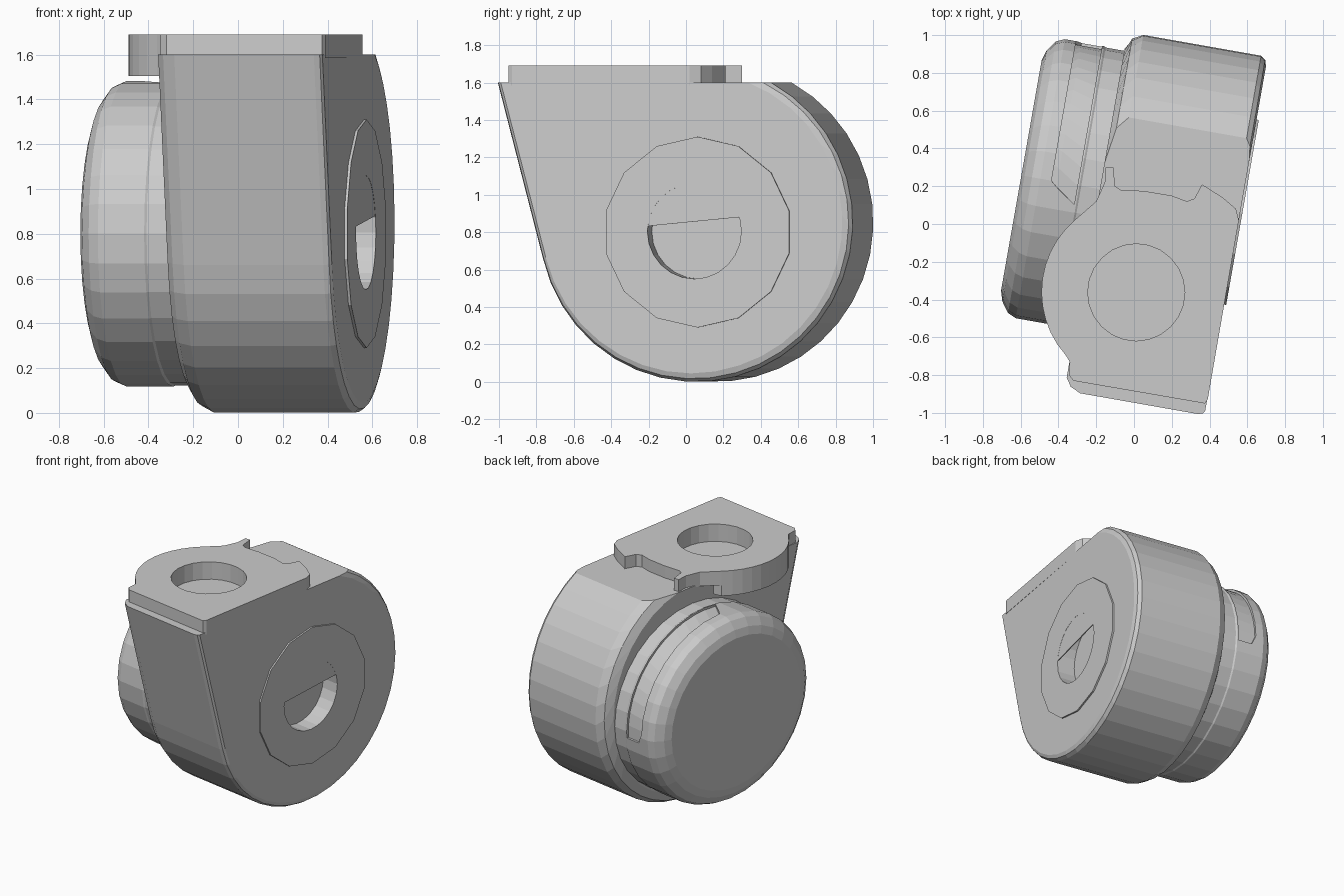
import bpy, bmesh, math

if "Cube" in bpy.data.objects:
    bpy.data.objects.remove(bpy.data.objects["Cube"])

TILT = math.radians(10)          # the whole caster is turned about z
C, S = math.cos(TILT), math.sin(TILT)


def place(u, pts):
    """Put a (v, z) cross-section at axle position u, turned into world space."""
    return [(u * C + v * S, v * C - u * S, z) for v, z in pts]


def loft(name, rings):
    """Skin a stack of equal-length closed rings and cap both ends."""
    bm = bmesh.new()
    loops = [[bm.verts.new(p) for p in ring] for ring in rings]
    n = len(loops[0])
    for a, b in zip(loops, loops[1:]):
        for i in range(n):
            j = (i + 1) % n
            bm.faces.new((a[i], a[j], b[j], b[i]))
    bm.faces.new(loops[0][::-1])
    bm.faces.new(loops[-1])
    bmesh.ops.recalc_face_normals(bm, faces=bm.faces)
    mesh = bpy.data.meshes.new(name)
    bm.to_mesh(mesh)
    bm.free()
    ob = bpy.data.objects.new(name, mesh)
    bpy.context.collection.objects.link(ob)
    return ob


def arc(cv, cz, rv, rz, start, end, n, closed=False):
    k = n if closed else n - 1
    angles = [math.radians(start + (end - start) * i / k) for i in range(n)]
    return [(cv + rv * math.cos(a), cz + rz * math.sin(a)) for a in angles]


def upright(pts, z0, z1):
    """Rings for a vertical prism."""
    return [[(x, y, z) for x, y in pts] for z in (z0, z1)]


def cut(cutter, *targets):
    """Subtract the cutter from each target, then remove it."""
    cutter.hide_render = True
    for ob in targets:
        mod = ob.modifiers.new("cut", "BOOLEAN")
        mod.operation, mod.solver, mod.object = "DIFFERENCE", "EXACT", cutter
        bpy.context.view_layer.objects.active = ob
        bpy.ops.object.modifier_apply(modifier=mod.name)
    bpy.data.objects.remove(cutter)


# Teardrop housing: arc, tangent front slope and flat top
def teardrop(inset, front_inset):
    cv, cz, top, n = 0.143, 0.852, 1.60, 26
    start = math.degrees(math.asin((top - cz) / (0.852 - inset)))
    pts = []
    for i in range(n):
        f = i / (n - 1)
        w = min(1, max(0, (f - 0.6) / 0.4))     # rim rounding fades to the front
        r = 0.852 - inset * (1 - w) - front_inset * w
        a = math.radians(start + (-167 - start) * f)
        pts.append((cv + r * math.cos(a), cz + r * math.sin(a)))
    return pts + [(-0.932 + front_inset, top)]


housing = loft("housing", [place(u, teardrop(i, j)) for u, i, j in (
    (-0.21, 0.09, 0.07), (-0.18, 0.03, 0.025), (-0.125, 0, 0),
    (0.508, 0, 0), (0.533, 0.018, 0.008), (0.543, 0.05, 0.022))])


# Wheel with rounded outer rim, and the narrower spacer behind it
def wheel_ring(inset):
    return arc(0.15, 0.80, 0.75 - inset, 0.683 - inset, 0, 360, 32, True)


wheel = loft("wheel", [place(u, wheel_ring(i)) for u, i in (
    (-0.632, 0.13), (-0.615, 0.075), (-0.575, 0.02), (-0.53, 0), (-0.32, 0), (-0.31, 0.006))])
loft("wheel_spacer", [place(u, wheel_ring(0.006)) for u in (-0.312, -0.19)])

# Shallow slot over the top and rear of the wheel, with slanted ends
def slot_band(start, end):
    return (arc(0.15, 0.80, 0.733, 0.666, start, end, 14)
            + arc(0.15, 0.80, 0.85, 0.80, end, start, 14))


cut(loft("slot_cutter", [place(u, slot_band(a, b)) for u, a, b in (
    (-0.47, 2, 90), (-0.44, -4, 92), (-0.33, -4, 98))]), wheel)

# Raised hub disc on the right side
hub = loft("hub_disc", [place(u, arc(0.16, 0.80, 0.51, 0.51, 90, 450, 14, True))
                        for u in (0.50, 0.555)])

# Round axle bore in the hub
bore = arc(0.143, 0.805, 0.255, 0.255, 0, 360, 24, True)
cut(loft("bore_cutter", [place(u, bore) for u in (0.42, 0.62)]), hub, housing)

# Thin half cover closing the upper part of the bore
cover = arc(0.143, 0.805, 0.257, 0.257, 17, 174, 14)
loft("bore_cover", [place(u, cover) for u in (0.547, 0.554)])

# Mounting plate, its deeper boss on the left, and the small bevel at the front
boss = arc(0.01, -0.36, 0.5, 0.5, 130, 222, 12)
front = [(-0.34, -0.73), (-0.345, -0.80), (-0.32, -0.83)]
outline = boss + front + [
    (0.375, -0.95), (0.39, -0.93),
    (0.555, 0.02), (0.54, 0.08), (0.47, 0.14), (0.36, 0.21), (0.32, 0.135), (0.28, 0.12),
    (0.20, 0.15), (0.05, 0.175), (-0.07, 0.18), (-0.10, 0.20), (-0.11, 0.30),
    (-0.15, 0.30), (-0.155, 0.22), (-0.20, 0.12)]
plate = loft("mounting_plate", upright(outline, 1.585, 1.69))
loft("plate_boss", upright(boss + front[:2] + [(-0.25, -0.70), (-0.25, 0.03)], 1.505, 1.60))

# Blind stem socket in the plate
socket = arc(0.012, -0.362, 0.257, 0.257, 0, 360, 24, True)
cut(loft("socket_cutter", upright(socket, 1.56, 1.80)), plate, housing)
